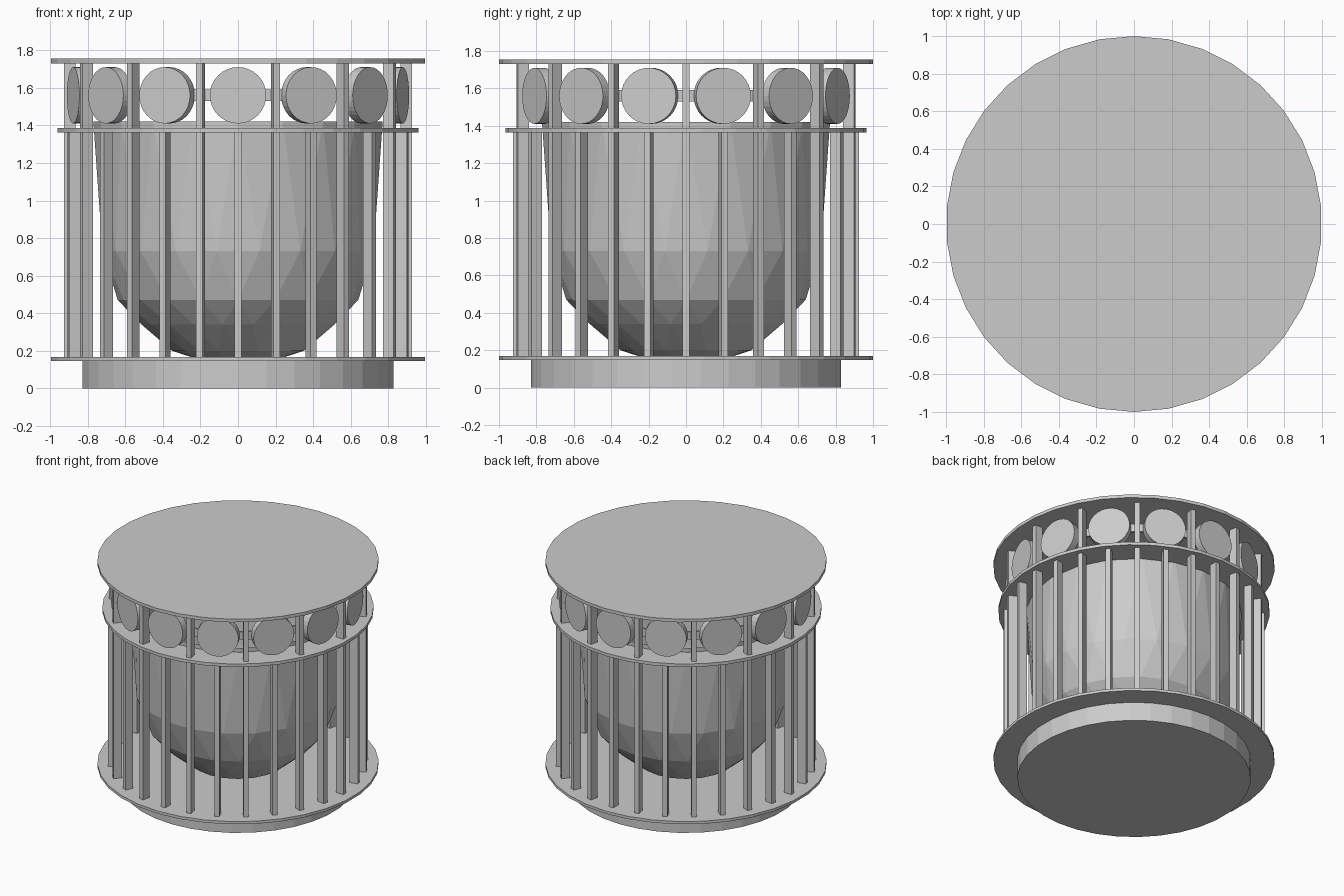
import bpy, bmesh
from math import sin, cos, pi, tau
from mathutils import Matrix, Vector

cube = bpy.data.objects.get("Cube")
if cube:
    bpy.data.objects.remove(cube, do_unlink=True)

grey = bpy.data.materials.new("light_grey")
grey.use_nodes = True
colour = (0.6, 0.6, 0.6, 1)
grey.diffuse_color = colour
grey.node_tree.nodes["Principled BSDF"].inputs["Base Color"].default_value = colour

SIDES = 34      # facets of the round plates
BAYS = 14       # drums around the upper gallery
POST_R = 0.895


def finish(name, bm):
    bmesh.ops.recalc_face_normals(bm, faces=bm.faces)
    mesh = bpy.data.meshes.new(name)
    bm.to_mesh(mesh)
    bm.free()
    mesh.materials.append(grey)
    obj = bpy.data.objects.new(name, mesh)
    bpy.context.collection.objects.link(obj)
    return obj


def loop(bm, r, z, n, offset=0.0):
    # Ring of vertices starting on the front axis
    return [bm.verts.new((r * sin(tau * (i + offset) / n),
                          -r * cos(tau * (i + offset) / n), z)) for i in range(n)]


def bridge(bm, a, b):
    n = len(a)
    for i in range(n):
        bm.faces.new((a[i], a[(i + 1) % n], b[(i + 1) % n], b[i]))


def disc(name, r, z0, z1):
    bm = bmesh.new()
    low, high = loop(bm, r, z0, SIDES), loop(bm, r, z1, SIDES)
    bridge(bm, low, high)
    bm.faces.new(low)
    bm.faces.new(high)
    return finish(name, bm)


def hoop(name, r_in, r_out, z0, z1, n):
    bm = bmesh.new()
    rings = [loop(bm, r, z, n) for r, z in
             ((r_out, z0), (r_out, z1), (r_in, z1), (r_in, z0))]
    for k in range(4):
        bridge(bm, rings[k], rings[(k + 1) % 4])
    return finish(name, bm)


def posts(name, angles, z0, z1):
    bm = bmesh.new()
    for a in angles:
        m = (Matrix.Rotation(a, 4, "Z")
             @ Matrix.Translation((0, -POST_R, (z0 + z1) / 2))
             @ Matrix.Diagonal((0.036, 0.062, z1 - z0, 1)))
        bmesh.ops.create_cube(bm, size=1, matrix=m)
    return finish(name, bm)


# Base, floor, gallery ring and roof
disc("base", 0.83, 0, 0.15)
disc("floor_plate", 1.0, 0.147, 0.168)
hoop("gallery_ring", 0.755, 0.965, 1.363, 1.387, SIDES)
disc("roof_plate", 1.0, 1.73, 1.755)

# Railing posts: dense below, one between each pair of drums above
posts("lower_posts", [tau * i / (2 * BAYS) for i in range(2 * BAYS)], 0.165, 1.365)
posts("upper_posts", [tau * (i + 0.5) / BAYS for i in range(BAYS)], 1.385, 1.732)

# Drums facing outwards, joined by a thin band
bm = bmesh.new()
for i in range(BAYS):
    m = (Matrix.Rotation(tau * i / BAYS, 4, "Z")
         @ Matrix.Translation((0, -0.87, 1.56))
         @ Matrix.Rotation(pi / 2, 4, "X"))
    bmesh.ops.create_cone(bm, cap_ends=True, segments=32, radius1=0.15,
                          radius2=0.15, depth=0.06, matrix=m)
finish("drums", bm)
hoop("drum_band", 0.85, 0.865, 1.53, 1.592, 2 * BAYS)

# Faceted bowl: each ring is turned half a step to give triangular facets
bm = bmesh.new()
profile = [(0.77, 1.42), (0.73, 0.73), (0.64, 0.47), (0.52, 0.34),
           (0.35, 0.2), (0.2, 0.15)]
n = 20
rings = [loop(bm, r, z, n, 0.5 * k) for k, (r, z) in enumerate(profile)]
for a, b in zip(rings, rings[1:]):
    for i in range(n):
        j = (i + 1) % n
        bm.faces.new((a[i], a[j], b[i]))
        bm.faces.new((a[j], b[j], b[i]))
bm.faces.new(rings[-1])
finish("bowl", bm)
